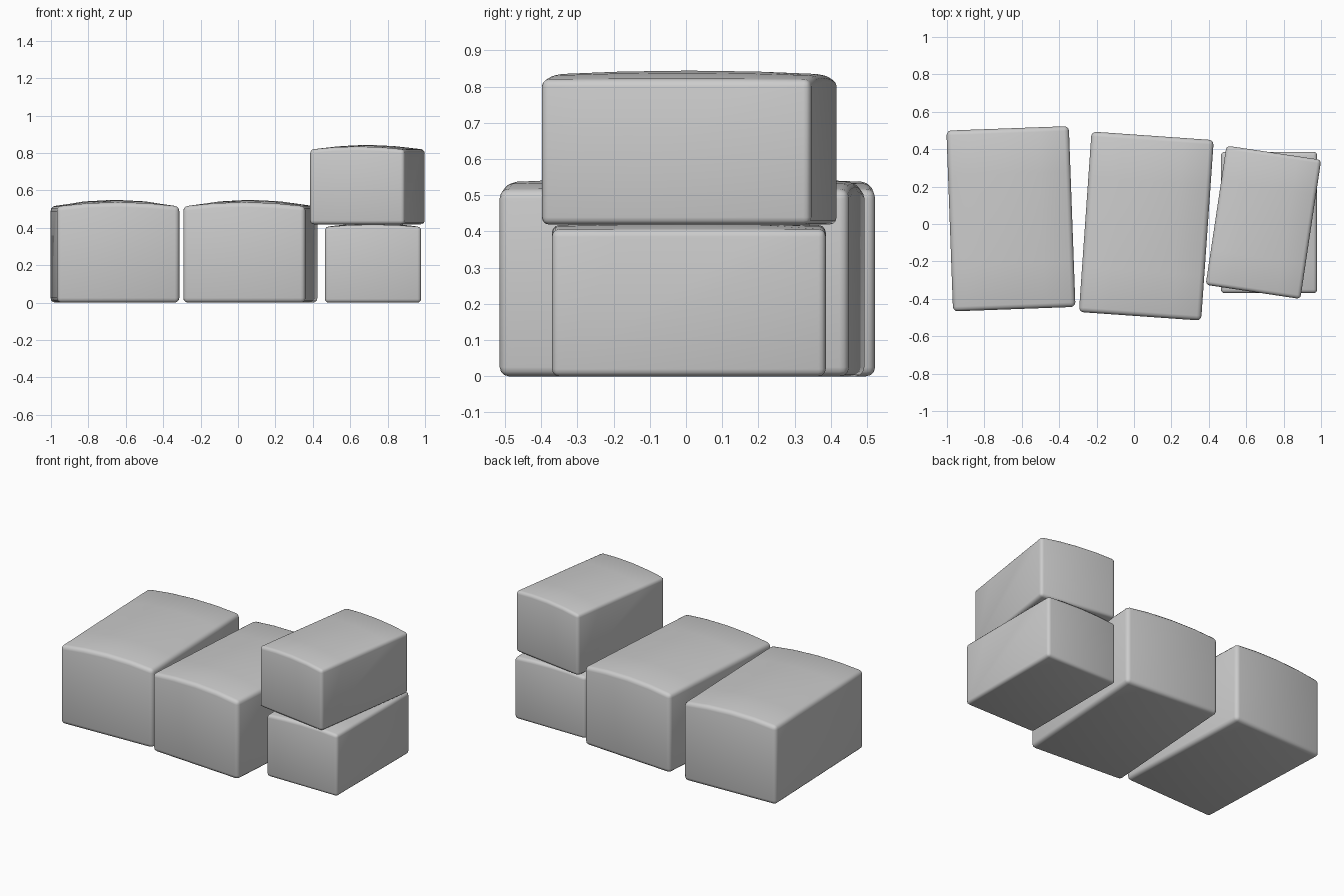
import bpy, bmesh, math

if "Cube" in bpy.data.objects:
    bpy.data.objects.remove(bpy.data.objects["Cube"])

stone = bpy.data.materials.new("plain grey")
stone.diffuse_color = (0.6, 0.6, 0.6, 1)
stone.use_nodes = True
stone.node_tree.nodes["Principled BSDF"].inputs["Base Color"].default_value = stone.diffuse_color


def block(name, center, size, angle, bulge, radius, base=0.0):
    """Rounded box with a gently crowned top; size z is the height at the top corners."""
    w, d, h = size
    bm = bmesh.new()
    bmesh.ops.create_cube(bm, size=1)
    for v in bm.verts:
        v.co = (v.co.x * w, v.co.y * d, (v.co.z + 0.5) * h)
    # Split only the top into a 4 x 4 grid, then crown it
    top_edges = [e for e in bm.edges if all(v.co.z > h * 0.9 for v in e.verts)]
    bmesh.ops.subdivide_edges(bm, edges=top_edges, cuts=3, use_grid_fill=True)
    for v in bm.verts:
        if v.co.z > h * 0.9:
            u, t = v.co.x / (w / 2), v.co.y / (d / 2)
            v.co.z += bulge * (1 - u * u) * (0.6 + 0.4 * (1 - t * t))
    bmesh.ops.recalc_face_normals(bm, faces=bm.faces)
    mesh = bpy.data.meshes.new(name)
    bm.to_mesh(mesh)
    bm.free()
    mesh.shade_smooth()
    mesh.materials.append(stone)
    ob = bpy.data.objects.new(name, mesh)
    bpy.context.collection.objects.link(ob)
    ob.location = (center[0], center[1], base)
    ob.rotation_euler.z = math.radians(angle)
    # Soft rounded edges
    bev = ob.modifiers.new("rounded_edges", 'BEVEL')
    bev.width = radius
    bev.segments = 3
    bev.limit_method = 'ANGLE'
    bev.angle_limit = math.radians(40)
    return ob


# Two large blocks side by side
block("large_block_left", (-0.658, 0.028), (0.655, 0.967, 0.515), 2.1, 0.035, 0.025)
block("large_block_middle", (0.066, -0.011), (0.655, 0.967, 0.515), -4.0, 0.035, 0.025)
# Two small blocks stacked
block("small_block_lower", (0.722, 0.008), (0.515, 0.756, 0.405), 0, 0.02, 0.02)
block("small_block_upper", (0.692, 0.009), (0.512, 0.752, 0.4), -8.5, 0.025, 0.02, 0.419)
